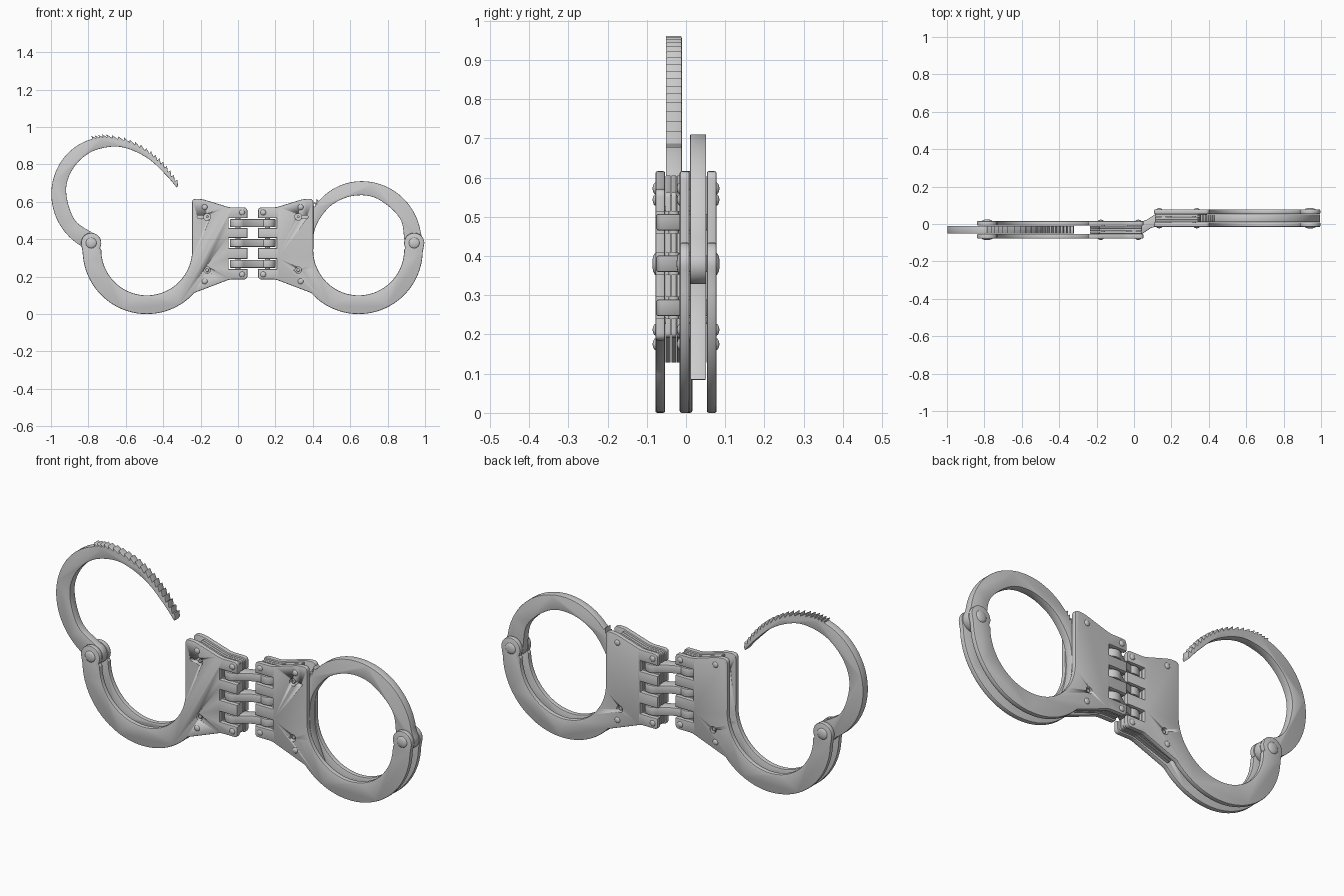
import bpy, bmesh
from math import sin, cos, radians
from mathutils import Vector, Matrix

if "Cube" in bpy.data.objects:
    bpy.data.objects.remove(bpy.data.objects["Cube"])

MIRROR = 0.157                      # right cuff: x -> MIRROR - x
RING = (-0.488, 0.343)              # centre of the fixed ring (x, z)
PIVOT = (-0.785, 0.38)              # jaw pivot
WINDOWS = (0.268, 0.38, 0.486)      # heights of the hinge windows


def arc(c, r, a0, a1, n):
    return [(c[0] + r * cos(radians(a0 + (a1 - a0) * i / n)),
             c[1] + r * sin(radians(a0 + (a1 - a0) * i / n))) for i in range(n + 1)]


def circle(c, r, n=24):
    return arc(c, r, 0, 360, n)[:-1]


def spline(pts, n):
    """Catmull-Rom through the points, n steps per span."""
    v = [Vector(p) for p in pts]
    v = [2 * v[0] - v[1]] + v + [2 * v[-1] - v[-2]]
    out = []
    for a, b, c, d in zip(v, v[1:], v[2:], v[3:]):
        for i in range(n):
            t = i / n
            out.append(0.5 * (2 * b + (c - a) * t + (2 * a - 5 * b + 4 * c - d) * t * t
                              + (3 * b - a - 3 * c + d) * t ** 3))
    return [tuple(p) for p in out + [v[-2]]]


def fillet(pts):
    """Round the corners of an open chain of (x, z, radius); ends need radius 0."""
    out = []
    for i, (x, z, r) in enumerate(pts):
        p = Vector((x, z))
        if r == 0:
            out.append((x, z))
            continue
        a = p + (Vector(pts[i - 1][:2]) - p).normalized() * r
        b = p + (Vector(pts[i + 1][:2]) - p).normalized() * r
        for k in range(7):
            t = k / 6
            out.append(tuple(a * (1 - t) ** 2 + p * 2 * t * (1 - t) + b * t * t))
    return out


def finish(name, bm, angle=24):
    bmesh.ops.recalc_face_normals(bm, faces=bm.faces[:])
    me = bpy.data.meshes.new(name)
    bm.to_mesh(me)
    bm.free()
    me.shade_smooth()
    me.set_sharp_from_angle(angle=radians(angle))
    ob = bpy.data.objects.new(name, me)
    bpy.context.scene.collection.objects.link(ob)
    return ob


def prism(name, pts, lo, hi, bevel=0.0, axis='y'):
    """Extrude an outline along y (or z) and round the rims of both caps."""
    bm = bmesh.new()
    put = (lambda p, t: (p[0], t, p[1])) if axis == 'y' else (lambda p, t: (p[0], p[1], t))
    a = [bm.verts.new(put(p, lo)) for p in pts]
    b = [bm.verts.new(put(p, hi)) for p in pts]
    caps = [bm.faces.new(a), bm.faces.new(b[::-1])]
    n = len(pts)
    for i in range(n):
        j = (i + 1) % n
        bm.faces.new((a[j], a[i], b[i], b[j]))
    bmesh.ops.recalc_face_normals(bm, faces=bm.faces[:])
    if bevel:
        rim = [e for f in caps for e in f.edges]
        bmesh.ops.bevel(bm, geom=rim, offset=bevel, segments=2, profile=0.5,
                        affect='EDGES', clamp_overlap=False)
    return finish(name, bm)


def dome(name, c, y, r, h):
    bm = bmesh.new()
    m = Matrix.Translation((c[0], y, c[1])) @ Matrix.Diagonal((r, h, r, 1)) \
        @ Matrix.Rotation(radians(90), 4, 'X')
    bmesh.ops.create_uvsphere(bm, u_segments=24, v_segments=12, radius=1, matrix=m)
    return finish(name, bm, 80)


def cut(ob, cutter):
    mod = ob.modifiers.new("hole", 'BOOLEAN')
    mod.operation, mod.solver, mod.object = 'DIFFERENCE', 'EXACT', cutter


def notches(x):
    return [p for z in WINDOWS for p in
            ((x, z - 0.027, 0), (-0.05, z - 0.027, 0), (-0.05, z + 0.027, 0), (x, z + 0.027, 0))]


# Cheek plate outline: ring, pivot boss and lock housing with hinge notches
plate = arc(RING, 0.243, 0, -180, 48) + arc(PIVOT, 0.054, -30, 195, 24)
plate += arc(RING, 0.343, 182, 318, 40)
plate += fillet([(*plate[-1], 0), (-0.045, 0.185, 0.015), (0.05, 0.185, 0.02)] + notches(0.05)
                + [(0.05, 0.57, 0.02), (-0.045, 0.57, 0.02), (-0.195, 0.616, 0.022),
                   (-0.246, 0.616, 0.022), (-0.246, 0.36, 0)])[1:]

# Lock layer outline between the plates
layer = fillet([(-0.235, 0.128, 0), (-0.043, 0.192, 0.01), (0.044, 0.192, 0.015)]
               + notches(0.044)
               + [(0.044, 0.563, 0.015), (-0.047, 0.563, 0.01), (-0.185, 0.605, 0),
                  (-0.185, 0.3, 0)])

# Jaw outline in the open position: smooth back, toothed end, inner curve, pivot eye
back = []
for i in range(41):
    t = i / 40
    back += arc((-0.669, 0.648), 0.331 - 0.021 * t ** 3, 238 - 125 * t, 0, 1)[:1]
base = spline([(-0.778, 0.938), (-0.70, 0.945), (-0.58, 0.918), (-0.473, 0.857),
               (-0.393, 0.782), (-0.321, 0.687)], 4)
teeth = []
for p, q in zip(base, base[1:]):
    out = (Vector(p) - Vector((-0.62, 0.6))).normalized() * 0.016
    teeth += [p, (p[0] + out.x, p[1] + out.y)]
teeth.append(base[-1])
inner = spline([(-0.327, 0.676), (-0.382, 0.74), (-0.473, 0.826), (-0.58, 0.881),
                (-0.676, 0.895), (-0.794, 0.862), (-0.885, 0.773), (-0.919, 0.655),
                (-0.874, 0.505), (-0.77, 0.429)], 6)
jaw_open = back + teeth + inner + arc(PIVOT, 0.052, 60, -140, 18)
turn = Matrix.Rotation(radians(-65.6), 2)
jaw_closed = [tuple(turn @ (Vector(p) - Vector(PIVOT)) + Vector(PIVOT)) for p in jaw_open]

KEY, PIN = (-0.165, 0.52), (-0.165, 0.235)
keyhole = arc(KEY, 0.019, -155, 155, 20) + arc((-0.21, 0.52), 0.008, 90, 270, 8)

for side, yc, jaw in (("left", -0.031, jaw_open), ("right", 0.031, jaw_closed)):
    def M(pts):
        return pts if side == "left" else [(MIRROR - x, z) for x, z in pts]

    # Cheek plates, lock layers and swinging jaw
    front = prism(side + "_front_plate", M(plate), yc - 0.047, yc - 0.022, 0.005)
    rear = prism(side + "_back_plate", M(plate), yc + 0.022, yc + 0.047, 0.005)
    for i in range(3):
        y = yc + (i - 1) * 0.0147
        prism(f"{side}_lock_layer_{i + 1}", M(layer), y - 0.0065, y + 0.0065, 0.0015)
    prism(side + "_jaw", M(jaw), yc - 0.0205, yc + 0.0205, 0.003)

    # Keyhole and double-lock pin holes
    hole = prism(side + "_pin_hole_cutter", M(circle(PIN, 0.017)), yc - 0.1, yc + 0.1)
    key = prism(side + "_keyhole_cutter", M(keyhole), yc - 0.1, yc)
    hole.hide_render = key.hide_render = True
    hole.display_type = key.display_type = 'WIRE'
    cut(front, hole)
    cut(front, key)
    cut(rear, hole)
    prism(side + "_lock_pin", M(circle(PIN, 0.009)), yc - 0.042, yc + 0.042, 0.002)
    prism(side + "_key_post", M(circle(KEY, 0.007, 16)), yc - 0.044, yc - 0.015, 0.0015)

    # Rivet heads on both faces
    for s, face in ((-1, "front"), (1, "back")):
        dome(f"{side}_{face}_pivot_rivet", M([PIVOT])[0], yc + s * 0.045, 0.029, 0.01)
        for i, c in enumerate(((-0.178, 0.572), (-0.178, 0.175), (0.022, 0.543), (0.022, 0.212))):
            dome(f"{side}_{face}_rivet_{i + 1}", M([c])[0], yc + s * 0.046, 0.015, 0.008)

    # Hinge pin
    px = M([(0, 0)])[0][0]
    prism(side + "_hinge_pin", circle((px, yc), 0.013), 0.2, 0.555, 0, 'z')

# Hinge links: two barrels joined by a slanted waist
link = (arc((0, -0.031), 0.044, 60, 320, 28) + [(0.088, -0.023)]
        + arc((MIRROR, 0.031), 0.044, -120, 140, 28) + [(0.069, 0.023)])
for i, z in enumerate(WINDOWS):
    prism(f"hinge_link_{i + 1}", link, z - 0.021, z + 0.021, 0.004, 'z')
